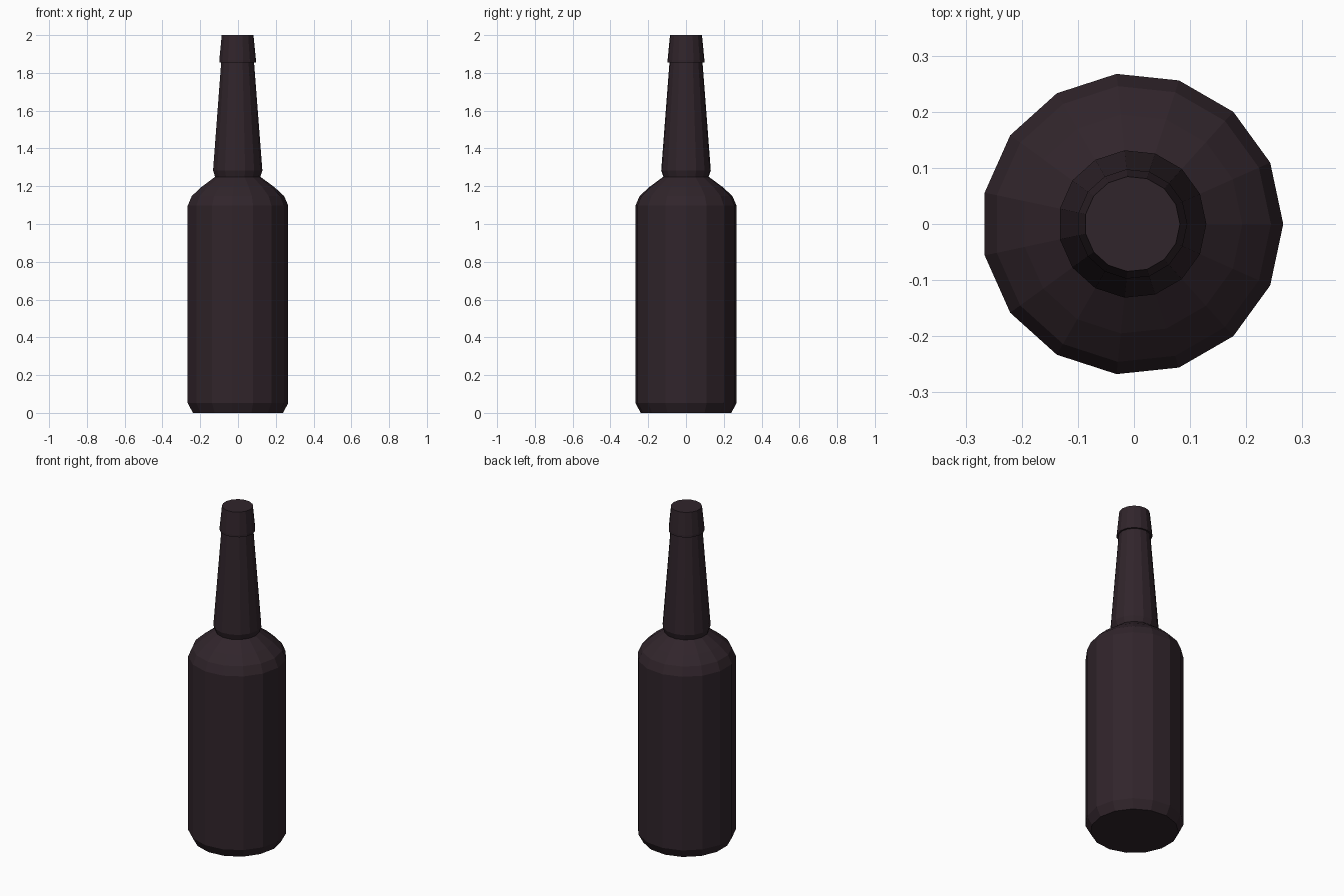
import bpy, bmesh
from math import cos, sin, tau

if "Cube" in bpy.data.objects:
    bpy.data.objects.remove(bpy.data.objects["Cube"])

SIDES = 15
CX = -0.003  # odd-sided ring shifted so its extents are centred

glass = bpy.data.materials.new("dark_glass")
glass.diffuse_color = (0.030, 0.018, 0.024, 1)
glass.use_nodes = True
glass.node_tree.nodes["Principled BSDF"].inputs["Base Color"].default_value = glass.diffuse_color


def lathe(name, profile, cap_bottom=False, cap_top=False):
    """Revolve (radius, z) points into a flat-faced shell."""
    bm = bmesh.new()
    rings = [[bm.verts.new((CX + r * cos(tau * i / SIDES), r * sin(tau * i / SIDES), z))
              for i in range(SIDES)] for r, z in profile]
    for low, high in zip(rings, rings[1:]):
        for i in range(SIDES):
            j = (i + 1) % SIDES
            bm.faces.new((low[i], low[j], high[j], high[i]))
    if cap_bottom:
        bm.faces.new(rings[0][::-1])
    if cap_top:
        bm.faces.new(rings[-1])
    mesh = bpy.data.meshes.new(name)
    bm.to_mesh(mesh)
    bm.free()
    mesh.materials.append(glass)
    obj = bpy.data.objects.new(name, mesh)
    bpy.context.collection.objects.link(obj)
    return obj


# Body with bevelled foot and rounded shoulder
lathe("body", [(0.241, 0), (0.269, 0.052), (0.269, 1.097), (0.247, 1.148),
               (0.196, 1.195), (0.121, 1.25)], cap_bottom=True)

# Tapered neck with a small overhang above the shoulder
lathe("neck", [(0.121, 1.25), (0.132, 1.283), (0.088, 1.855)])

# Mouth collar with closed top
lathe("mouth_collar", [(0.088, 1.855), (0.098, 1.855), (0.098, 1.868),
                       (0.085, 2.0)], cap_top=True)
